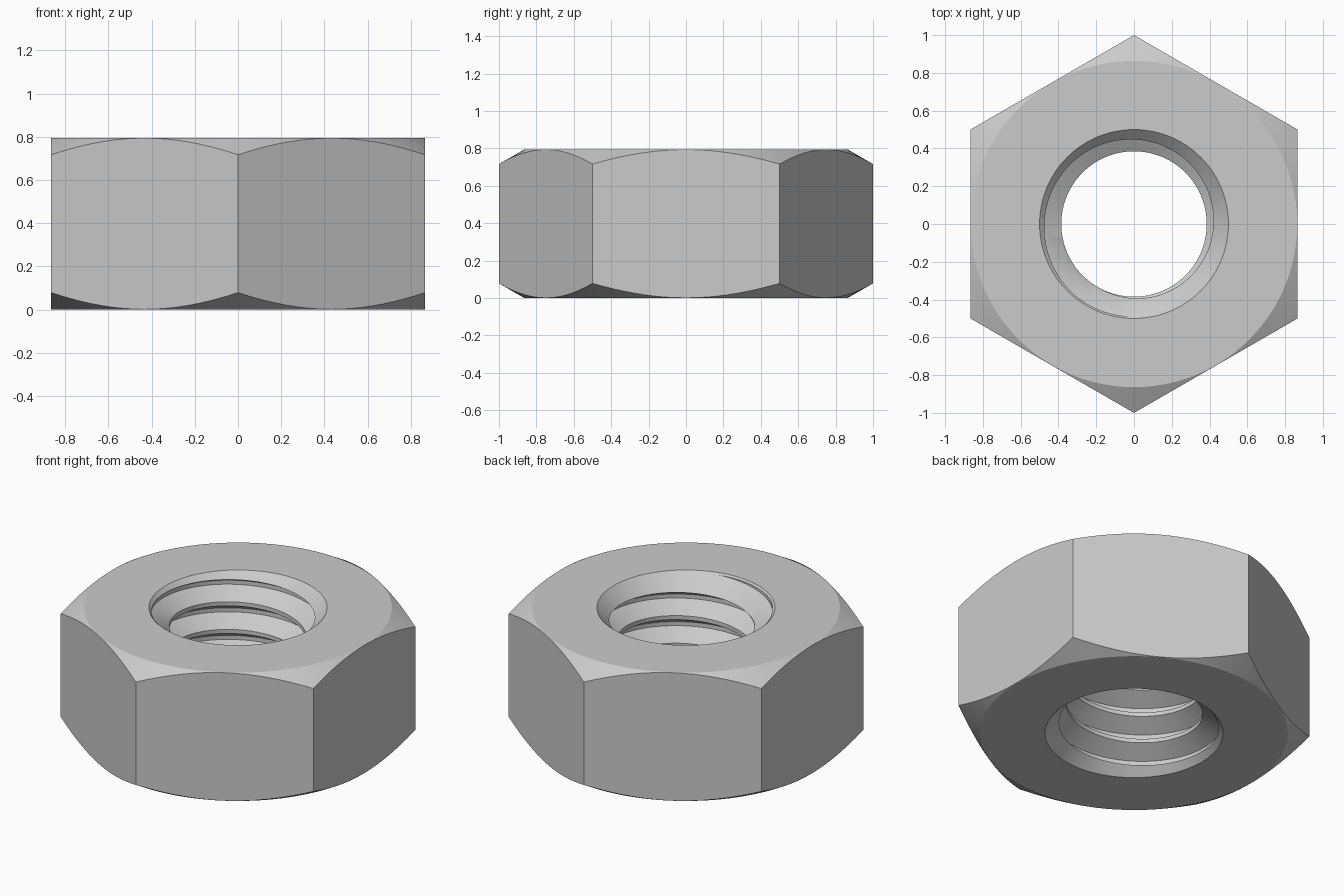
import bpy, bmesh, math

cube = bpy.data.objects.get("Cube")
if cube:
    bpy.data.objects.remove(cube, do_unlink=True)

HEIGHT = 0.795
SEGMENTS = 96
PITCH = 0.171
MINOR, MAJOR = 0.385, 0.49
FLAT = 0.025

steel = bpy.data.materials.new("steel_grey")
steel.use_nodes = True
steel.diffuse_color = (0.6, 0.6, 0.6, 1)
steel.node_tree.nodes["Principled BSDF"].inputs["Base Color"].default_value = (0.6, 0.6, 0.6, 1)


def finish(name, bm):
    bmesh.ops.recalc_face_normals(bm, faces=bm.faces)
    mesh = bpy.data.meshes.new(name)
    bm.to_mesh(mesh)
    bm.free()
    mesh.materials.append(steel)
    obj = bpy.data.objects.new(name, mesh)
    bpy.context.collection.objects.link(obj)
    return obj


def lathe(name, profile, segments):
    """Closed solid turned around z; profile runs bottom to top."""
    bm = bmesh.new()
    rings = []
    for r, z in profile:
        rings.append([bm.verts.new((r * math.sin(2 * math.pi * i / segments),
                                    r * math.cos(2 * math.pi * i / segments), z))
                      for i in range(segments)])
    for a, b in zip(rings, rings[1:]):
        for i in range(segments):
            j = (i + 1) % segments
            bm.faces.new((a[i], a[j], b[j], b[i]))
    bm.faces.new(rings[0])
    bm.faces.new(rings[-1])
    return finish(name, bm)


def thread_tap(name):
    """Right-handed screw solid: trapezoid profile swept along a helix."""
    flank = (PITCH - 2 * FLAT) / 2
    steps = [(MAJOR, 0), (MINOR, flank), (MINOR, flank + FLAT), (MAJOR, 2 * flank + FLAT)]
    n = len(steps)
    turns = range(-7, 3)
    start = 0.761 - PITCH / 2
    rows = [(r, start + t * PITCH + dz) for t in turns for r, dz in steps]
    bm = bmesh.new()
    grid = []
    for r, z in rows:
        row = []
        for i in range(SEGMENTS):
            a = 2 * math.pi * i / SEGMENTS
            row.append(bm.verts.new((r * math.cos(a), r * math.sin(a),
                                     z + PITCH * i / SEGMENTS)))
        grid.append(row)

    def vert(k, i):
        # one full turn lands on the same profile point a pitch higher
        return grid[k][i] if i < SEGMENTS else grid[k + n][0]

    for k in range(len(rows) - 1 - n):
        for i in range(SEGMENTS):
            bm.faces.new((vert(k, i), vert(k, i + 1), vert(k + 1, i + 1), vert(k + 1, i)))
    loose = [v for v in bm.verts if not v.link_faces]
    bmesh.ops.delete(bm, geom=loose, context='VERTS')
    # close both ends with a fan, well outside the nut
    low, high = bm.verts.new((0, 0, -1)), bm.verts.new((0, 0, 2))
    for e in [e for e in bm.edges if e.is_boundary]:
        tip = low if e.verts[0].co.z < HEIGHT / 2 else high
        bm.faces.new((e.verts[0], e.verts[1], tip))
    return finish(name, bm)


def boolean(target, cutter, operation):
    mod = target.modifiers.new(cutter.name, 'BOOLEAN')
    mod.operation = operation
    mod.solver = 'EXACT'
    mod.object = cutter
    cutter.hide_render = True
    bpy.context.view_layer.objects.active = target
    bpy.ops.object.modifier_apply(modifier=mod.name)
    bpy.data.objects.remove(cutter, do_unlink=True)


# hexagonal body with points to the front and back
nut = lathe("hex_nut", [(1, 0), (1, HEIGHT)], 6)

# thirty degree chamfer on the outer corners
face_r, wide = 0.864, 1.2
drop = (wide - face_r) * math.tan(math.radians(30))
chamfer = lathe("corner_chamfer", [(face_r, 0), (wide, drop),
                                   (wide, HEIGHT - drop), (face_r, HEIGHT)], SEGMENTS)
boolean(nut, chamfer, 'INTERSECT')

# countersunk hole, then the thread
bore = lathe("bore", [(0.6, -0.1), (0.37, 0.13), (0.37, HEIGHT - 0.13),
                      (0.6, HEIGHT + 0.1)], SEGMENTS)
boolean(nut, bore, 'DIFFERENCE')
boolean(nut, thread_tap("thread"), 'DIFFERENCE')

bpy.ops.object.select_all(action='DESELECT')
nut.select_set(True)
bpy.context.view_layer.objects.active = nut
bpy.ops.object.shade_smooth_by_angle(angle=math.radians(20))
